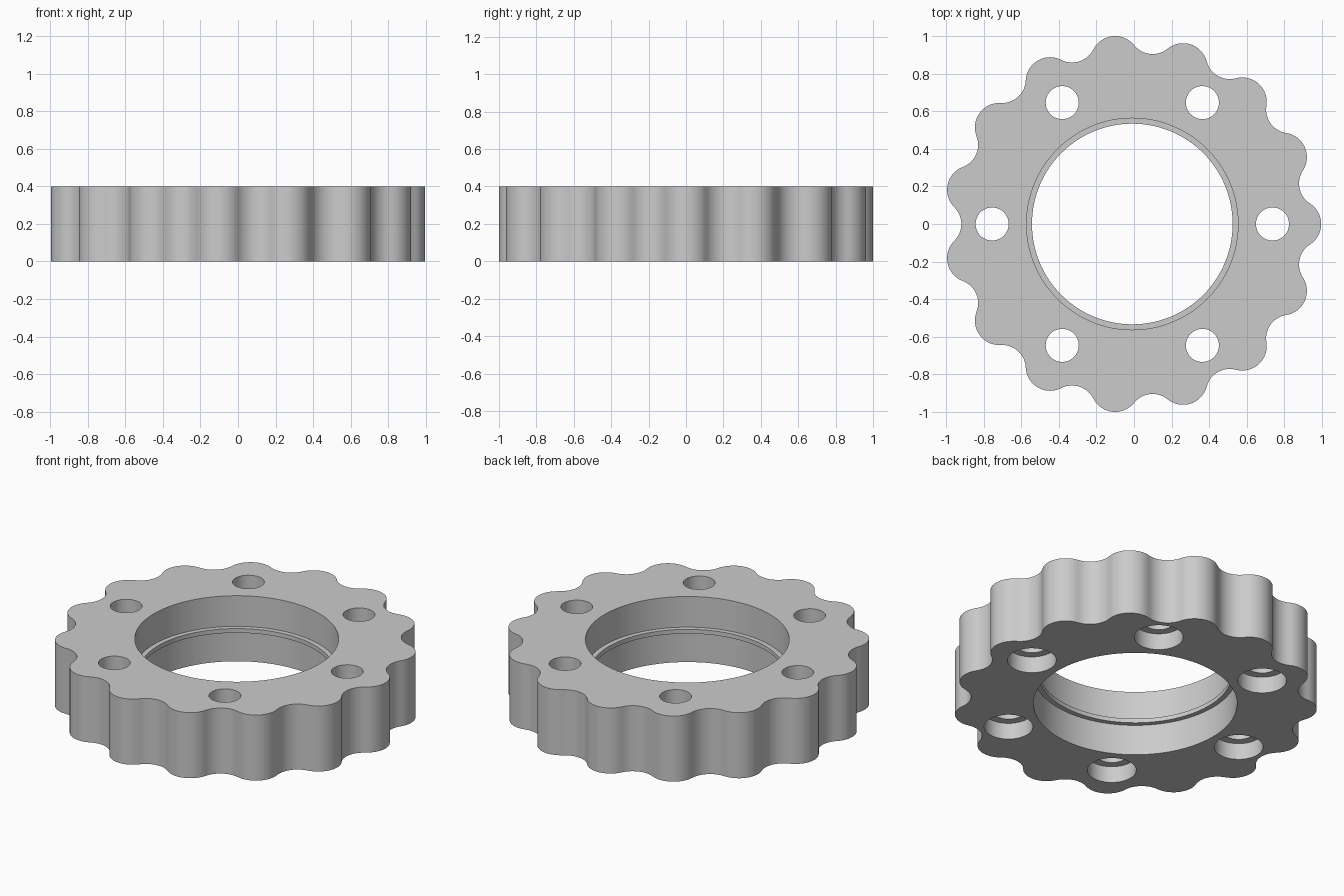
import bpy
import bmesh
from math import cos, sin, pi, atan2, radians

if "Cube" in bpy.data.objects:
    bpy.data.objects.remove(bpy.data.objects["Cube"], do_unlink=True)

HEIGHT = 0.4
CENTRE_X = -0.009
LOBES = 15
TIP, VALLEY, LOBE_R = 1.005, 0.91, 0.13
BORE_R, LIP_R = 0.563, 0.534
LIP_LOW, LIP_HIGH = 0.187, 0.213
BOLT_CIRCLE, BOLT_R, SINK_R, SINK_DEPTH = 0.746, 0.088, 0.135, 0.1


def arc(cx, cy, r, start, end, steps):
    """Points along an arc, leaving out the last one."""
    angles = [start + (end - start) * i / steps for i in range(steps)]
    return [(cx + r * cos(a), cy + r * sin(a)) for a in angles]


def scalloped_outline():
    """Rounded lobes joined by tangent rounded valleys."""
    half = pi / LOBES
    p, c = TIP - LOBE_R, cos(half)
    valley_r = ((LOBE_R**2 - p**2 - VALLEY**2 + 2 * p * c * VALLEY)
                / (2 * (VALLEY - p * c - LOBE_R)))
    qx, qy = (VALLEY + valley_r) * c, (VALLEY + valley_r) * sin(half)
    phi = atan2(qy, qx - p)
    unit = arc(p, 0, LOBE_R, -phi, phi, 16)
    unit += arc(qx, qy, valley_r, phi + pi, 2 * half + pi - phi, 12)
    points = []
    for k in range(LOBES):
        ca, sa = cos(2 * half * k), sin(2 * half * k)
        points += [(x * ca - y * sa, x * sa + y * ca) for x, y in unit]
    return points


bm = bmesh.new()


def loop(points, z):
    """Closed loop of edges at one height."""
    verts = [bm.verts.new((x + CENTRE_X, y, z)) for x, y in points]
    edges = [bm.edges.new((v, verts[i - 1])) for i, v in enumerate(verts)]
    return verts, edges


def tube(sections):
    """Walls through a list of (points, z); gives the bottom and top edges."""
    loops = [loop(points, z) for points, z in sections]
    for (a, _), (b, _) in zip(loops, loops[1:]):
        for i in range(len(a)):
            bm.faces.new((a[i - 1], a[i], b[i], b[i - 1]))
    return loops[0][1], loops[-1][1]


def circle(r, steps, cx=0, cy=0):
    return arc(cx, cy, r, 0, 2 * pi, steps)


# Scalloped rim
outline = scalloped_outline()
walls = [tube([(outline, 0), (outline, HEIGHT)])]

# Centre bore with a thin lip halfway up
bore, lip = circle(BORE_R, 128), circle(LIP_R, 128)
walls.append(tube([(bore, 0), (bore, LIP_LOW), (lip, LIP_LOW),
                   (lip, LIP_HIGH), (bore, LIP_HIGH), (bore, HEIGHT)]))

# Six bolt holes, counterbored from below
for k in range(6):
    a = k * pi / 3
    cx, cy = BOLT_CIRCLE * cos(a), BOLT_CIRCLE * sin(a)
    sink, hole = circle(SINK_R, 48, cx, cy), circle(BOLT_R, 48, cx, cy)
    walls.append(tube([(sink, 0), (sink, SINK_DEPTH),
                       (hole, SINK_DEPTH), (hole, HEIGHT)]))

# Flat bottom and top
for side in (0, 1):
    edges = [e for wall in walls for e in wall[side]]
    bmesh.ops.triangle_fill(bm, edges=edges, use_beauty=True,
                            normal=(0, 0, 1 if side else -1))
bmesh.ops.recalc_face_normals(bm, faces=bm.faces[:])

mesh = bpy.data.meshes.new("scalloped_ring")
bm.to_mesh(mesh)
bm.free()
ring = bpy.data.objects.new("scalloped_ring", mesh)
bpy.context.collection.objects.link(ring)

# Plain grey
grey = bpy.data.materials.new("plain_grey")
grey.use_nodes = True
colour = (0.6, 0.6, 0.6, 1)
grey.diffuse_color = colour
grey.node_tree.nodes["Principled BSDF"].inputs["Base Color"].default_value = colour
mesh.materials.append(grey)

bpy.ops.object.select_all(action="DESELECT")
ring.select_set(True)
bpy.context.view_layer.objects.active = ring
bpy.ops.object.shade_smooth_by_angle(angle=radians(30))
